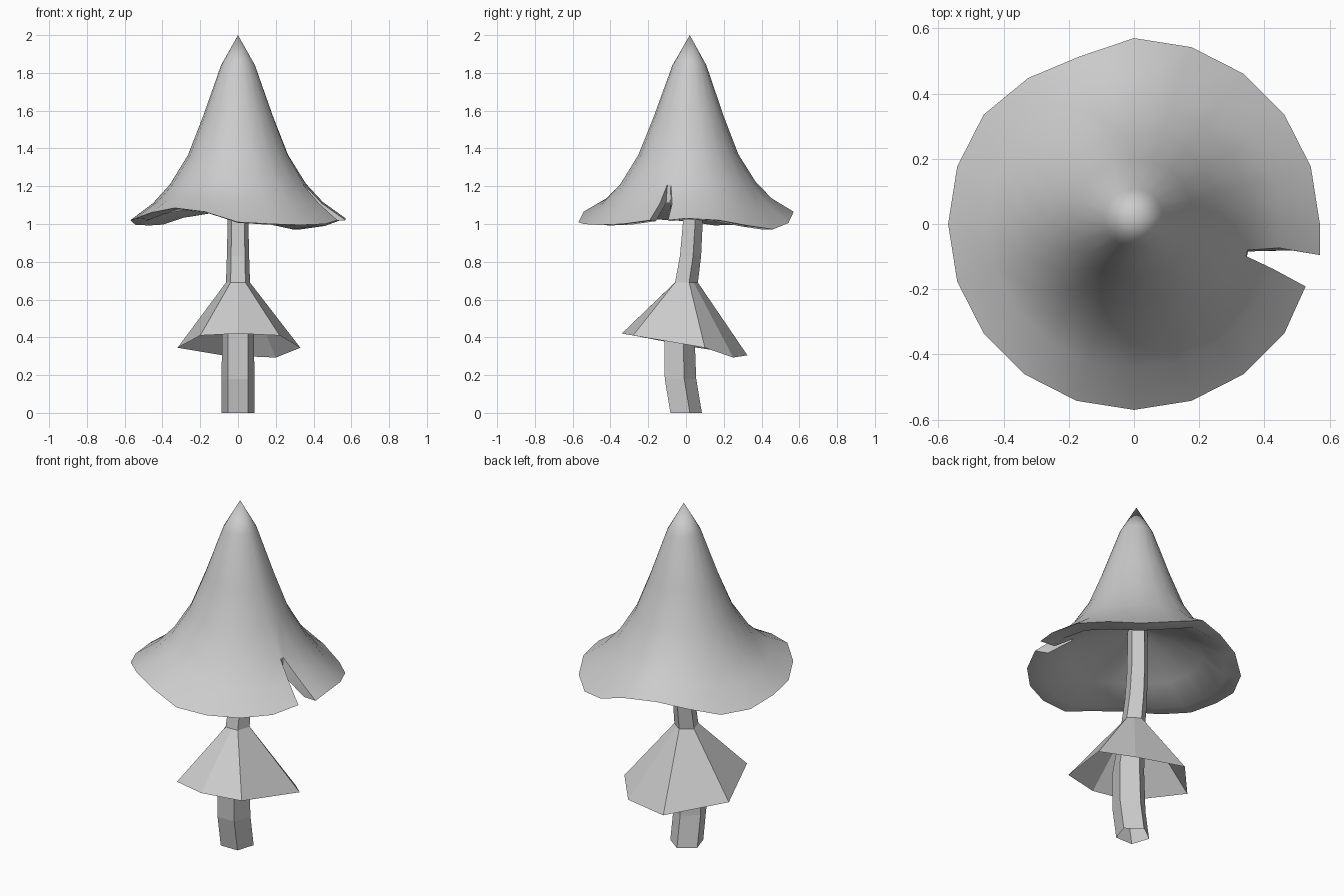
import bpy, bmesh
from math import radians, cos, sin

if "Cube" in bpy.data.objects:
    bpy.data.objects.remove(bpy.data.objects["Cube"])


def polar(r, deg, z, cy=0.0):
    return (r * cos(radians(deg)), r * sin(radians(deg)) + cy, z)


def loft(name, rings, skip=(), walls=(), tip=None):
    """Bridge closed rings of equal length; skip holds (ring, segment) gaps,
    walls holds extra faces as lists of (ring, point)."""
    bm = bmesh.new()
    vs = [[bm.verts.new(p) for p in ring] for ring in rings]
    n = len(rings[0])
    for k in range(len(rings) - 1):
        for i in range(n):
            j = (i + 1) % n
            if (k, i) not in skip:
                bm.faces.new((vs[k][i], vs[k][j], vs[k + 1][j], vs[k + 1][i]))
    for wall in walls:
        bm.faces.new([vs[k][i] for k, i in wall])
    if tip:
        t = bm.verts.new(tip)
        for i in range(n):
            bm.faces.new((vs[-1][i], vs[-1][(i + 1) % n], t))
    mesh = bpy.data.meshes.new(name)
    bm.to_mesh(mesh)
    bm.free()
    ob = bpy.data.objects.new(name, mesh)
    bpy.context.collection.objects.link(ob)
    return ob


# Bent five-sided stem, open at the foot: radius, centre y, height
PENTA = (-54, 18, 90, 162, 234)
stem = [(.092, -.008, 0), (.092, -.038, .18), (.088, -.043, .42),
        (.067, -.004, .69), (.062, .018, .83), (.058, .03, 1.0), (.055, .03, 1.25)]
loft("stem", [[polar(r, a, z, cy) for a in PENTA] for r, cy, z in stem])

# Flared skirt hanging from the stem, tilted down at the back
skirt_rim = [(.22, -.28, .41), (.33, .10, .345), (.20, .25, .293),
             (-.08, .325, .305), (-.32, .06, .345), (-.20, -.28, .41),
             (0, -.34, .42)]
collar_dirs = [(.067, -54), (.067, 18), (.055, 54), (.067, 90),
               (.067, 162), (.067, 234), (.055, 270)]
loft("skirt", [skirt_rim, [polar(r, a, .69, -.004) for r, a in collar_dirs]])

# Wavy cap, 20 sides plus one extra edge for the notch
rim_z = [1.03, 1.02, .99, .972, 1.005, 1.065, 1.065, 1.04, 1.0, .995, 1.02,
         1.03, 1.06, 1.085, 1.065, 1.01, 1.0, .995, 1.0, 1.02, 1.02]
rim_r = {6: .54, 7: .553, 19: .56, 20: .578}
# From the hollow underside, round the rim, up to the point:
# radius, height above mean rim, share of rim wave, centre y, notch angles
profile = [(.05, .22, 0, .03, (-18, -9)), (.20, .17, .1, .02, (-18, -9)),
           (.36, .09, .4, 0, (-17, -13.5)), (.49, -.005, .9, 0, (-19, -9.5)),
           (.57, 0, 1, 0, (-20, -9.5)), (.45, .09, .55, .005, (-18.5, -10)),
           (.36, .19, .25, .01, (-17.5, -14.5)), (.265, .345, .1, .012, (-18, -9)),
           (.185, .55, 0, .015, (-18, -9)), (.09, .82, 0, .018, (-18, -9))]
rings = []
for k, (r, h, share, cy, notch) in enumerate(profile):
    angles = [18 * i for i in range(19)] + list(notch)
    rings.append([polar(rim_r.get(i, r) if k == 4 else r, a,
                        1.02 + h + share * (rim_z[i] - 1.02), cy)
                  for i, a in enumerate(angles)])
# Cut faces inside the notch
walls = [[(2, 20), (2, 19), (6, 19), (6, 20)]]
for i in (19, 20):
    sides = [[(3, i), (4, i), (5, i)], [(2, i), (3, i), (5, i), (6, i)]]
    walls += [s[::-1] if i == 20 else s for s in sides]
cap = loft("cap", rings, skip={(k, 19) for k in (2, 3, 4, 5)}, walls=walls,
           tip=(0, .02, 2.0))
bpy.context.view_layer.objects.active = cap
cap.select_set(True)
bpy.ops.object.shade_smooth_by_angle(angle=radians(50))
